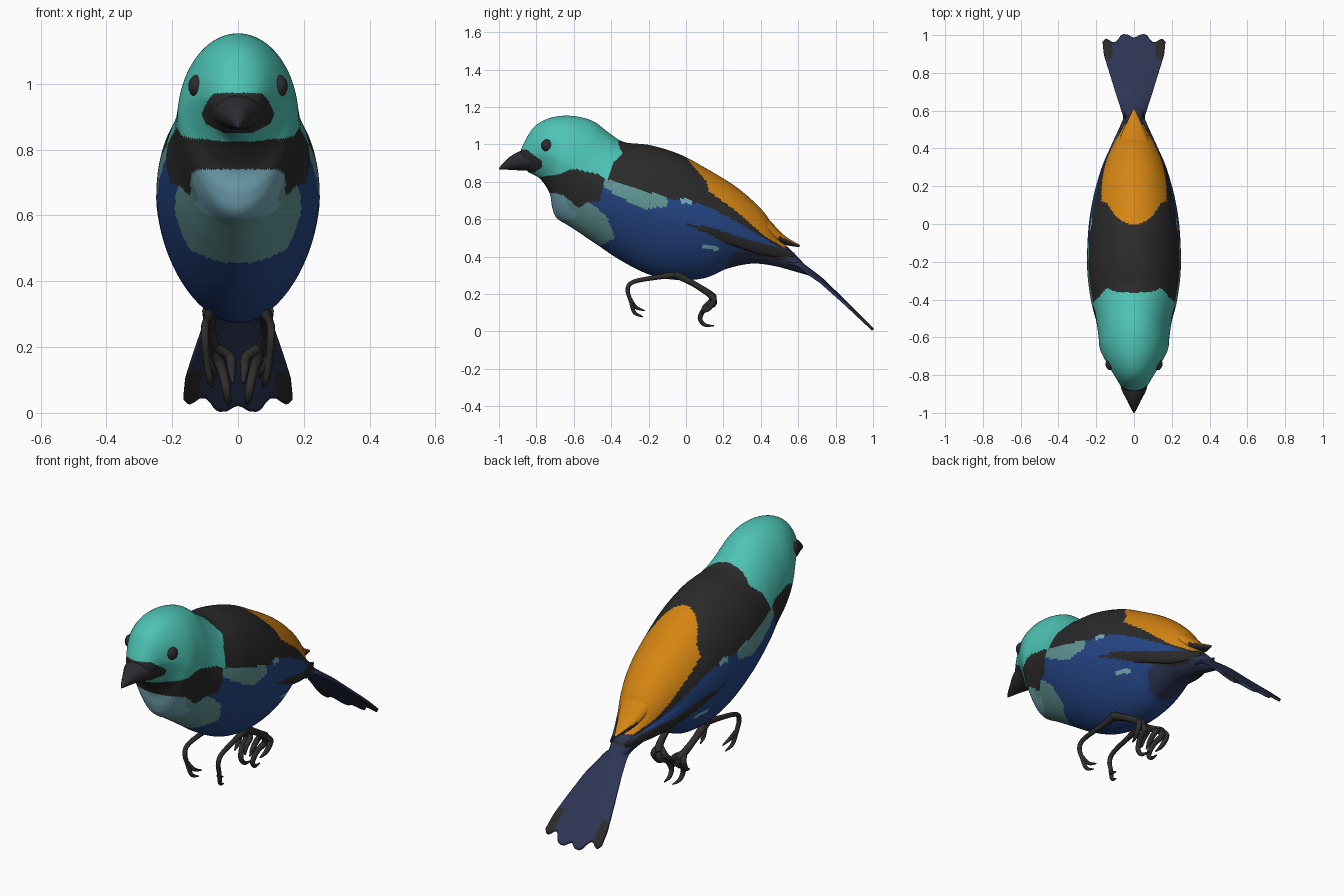
import bpy, bmesh, math
from mathutils import Vector

if "Cube" in bpy.data.objects:
    bpy.data.objects.remove(bpy.data.objects["Cube"])


def mat(name, r, g, b):
    m = bpy.data.materials.new(name)
    lin = [((c / 255 + 0.055) / 1.055) ** 2.4 for c in (r, g, b)]
    m.diffuse_color = (*lin, 1)
    m.use_nodes = True
    m.node_tree.nodes["Principled BSDF"].inputs["Base Color"].default_value = m.diffuse_color
    return m


MATS = [mat("blue", 36, 69, 132), mat("dark_navy", 45, 53, 84), mat("black", 42, 42, 42),
        mat("orange", 213, 133, 18), mat("grey_teal", 97, 150, 149), mat("light_blue", 118, 170, 186),
        mat("turquoise", 77, 195, 180), mat("beak_grey", 46, 43, 49), mat("leg_grey", 47, 46, 44)]
BLUE, NAVY, BLACK, ORANGE, TEAL, LIGHT, TURQ, BEAK, LEG = range(9)

# Plumage patches as side-view (y, z) outlines; later ones lie over earlier ones
BACK_PATCHES = [
    (NAVY, [(.2, .2), (.2, .33), (.26, .42), (.35, .45), (.7, .46), (.7, .2)]),
    (BLACK, [(-.5, 1.2), (-.36, .93), (-.44, .9), (-.43, .81), (-.25, .745), (-.1, .71), (.08, .68),
             (.2, .625), (.35, .54), (.5, .45), (.65, .44), (.7, .6), (.2, 1.2)]),
    (BLACK, [(.0, .575), (.12, .56), (.33, .49), (.46, .46), (.6, .41), (.5, .38), (.38, .41), (.2, .48)]),
    (ORANGE, [(-.03, 1.1), (0, .93), (.11, .8), (.12, .75), (.26, .65), (.42, .51), (.52, .45),
              (.7, .44), (.7, 1.1)]),
    (TEAL, [(-.44, .82), (-.3, .77), (-.1, .72), (-.1, .67), (-.22, .65), (-.36, .72), (-.44, .77)]),
    (LIGHT, [(-.03, .715), (.03, .7), (.03, .675), (-.03, .69)]),
    (LIGHT, [(.08, .47), (.18, .45), (.17, .43), (.09, .445)]),
]
FRONT_PATCHES = [
    (TEAL, [(-.8, .7), (-.6, .72), (-.5, .68), (-.42, .61), (-.38, .5), (-.46, .455), (-.6, .4), (-.8, .4)]),
    (LIGHT, [(-.8, .75), (-.66, .74), (-.62, .65), (-.58, .64), (-.6, .6), (-.8, .58)]),
    (BLACK, [(-.9, .84), (-.6, .87), (-.43, .84), (-.46, .7), (-.52, .69), (-.58, .66), (-.64, .72),
             (-.7, .74), (-.9, .74)]),
    (TURQ, [(-1, 1.3), (-.39, 1.3), (-.36, 1), (-.34, .95), (-.39, .9), (-.42, .81), (-.47, .84),
            (-.6, .87), (-.68, .84), (-.78, .825), (-1, .825)]),
    (BLACK, [(-.95, .98), (-.85, .97), (-.77, .91), (-.77, .875), (-.81, .85), (-.95, .85)]),
]


def inside(y, z, poly):
    hit = False
    for (y0, z0), (y1, z1) in zip(poly, poly[1:] + poly[:1]):
        if (z0 > z) != (z1 > z) and y < y0 + (z - z0) / (z1 - z0) * (y1 - y0):
            hit = not hit
    return hit


def plumage(c):
    for m, poly in reversed(BACK_PATCHES + FRONT_PATCHES):
        if inside(c.y, c.z, poly):
            return m
    return BLUE


def finish(name, bm, rule):
    bmesh.ops.recalc_face_normals(bm, faces=bm.faces)
    for f in bm.faces:
        f.smooth = True
        f.material_index = rule(f.calc_center_median())
    me = bpy.data.meshes.new(name)
    bm.to_mesh(me)
    bm.free()
    for m in MATS:
        me.materials.append(m)
    ob = bpy.data.objects.new(name, me)
    bpy.context.collection.objects.link(ob)
    return ob


def spline(rows, steps):
    """Catmull-Rom through rows of numbers."""
    out = []
    for i in range(len(rows) - 1):
        a, b, c, d = (rows[min(max(i + k, 0), len(rows) - 1)] for k in (-1, 0, 1, 2))
        for s in range(steps):
            t = s / steps
            out.append([.5 * (2 * q + (r - p) * t + (2 * p - 5 * q + 4 * r - w) * t * t
                              + (3 * q - p - 3 * r + w) * t ** 3) for p, q, r, w in zip(a, b, c, d)])
    return out + [list(rows[-1])]


def loft(name, rows, rule, n=24, steps=6, taper=0.0, side=1):
    """Rows: top y, top z, bottom y, bottom z, half width, centre x."""
    bm = bmesh.new()
    rings = []
    for yt, zt, yb, zb, w, cx in spline(rows, steps):
        ring = []
        for k in range(n):
            a = 2 * math.pi * k / n
            c, h = math.cos(a), (1 + math.cos(a)) / 2
            x = cx + w * math.sin(a) * (1 + taper * min(c, 0))
            ring.append(bm.verts.new((side * x, yb + (yt - yb) * h, zb + (zt - zb) * h)))
        rings.append(ring)
    for r0, r1 in zip(rings, rings[1:]):
        for k in range(n):
            bm.faces.new((r0[k], r0[(k + 1) % n], r1[(k + 1) % n], r1[k]))
    bm.faces.new(rings[0])
    bm.faces.new(rings[-1])
    return finish(name, bm, rule)


def lerp(x, pts):
    for (a, p), (b, q) in zip(pts, pts[1:]):
        if x <= b:
            return p + (q - p) * max(0, (x - a) / (b - a))
    return pts[-1][1]


# Head and body in one skin, sliced by leaning rings
loft("body", [
    (-.89, .94, -.87, .88, .04, 0), (-.87, 1.0, -.84, .85, .07, 0), (-.81, 1.095, -.78, .815, .108, 0),
    (-.72, 1.143, -.73, .74, .15, 0), (-.61, 1.152, -.715, .66, .18, 0), (-.5, 1.125, -.69, .605, .188, 0),
    (-.41, 1.06, -.62, .56, .2, 0), (-.33, 1.012, -.5, .48, .226, 0), (-.19, .995, -.35, .38, .246, 0),
    (-.03, .945, -.2, .305, .247, 0), (.11, .87, -.05, .275, .235, 0), (.25, .785, .1, .285, .207, 0),
    (.35, .705, .22, .335, .17, 0), (.43, .62, .35, .362, .125, 0), (.5, .5, .47, .35, .08, 0),
    (.6, .395, .6, .315, .045, 0), (.67, .32, .67, .295, .02, 0)], plumage, n=160, steps=16, taper=.17)

# Beak
loft("beak", [(-.8, .97, -.78, .86, .085, 0), (-.88, .965, -.87, .86, .066, 0),
              (-.94, .935, -.93, .863, .036, 0), (-.98, .897, -.975, .865, .016, 0),
              (-1, .872, -1, .866, .002, 0)], lambda c: BEAK)

# Rump feathers overhanging the tail, dark underneath
loft("rump_feathers", [(.36, .68, .34, .55, .1, 0), (.45, .59, .43, .5, .08, 0),
                       (.53, .51, .52, .465, .045, 0), (.61, .462, .605, .45, .005, 0)],
     lambda c: BLACK if c.y > .5 and c.z < lerp(c.y, [(.5, .51), (.61, .457)]) else ORANGE)

# Folded wings and eyes
for side, tag in ((1, "left"), (-1, "right")):
    loft("wing_" + tag, [(0, .69, 0, .57, .012, .216), (.15, .645, .13, .5, .02, .194),
                         (.3, .565, .28, .45, .022, .152), (.42, .495, .4, .41, .02, .103),
                         (.52, .445, .52, .395, .013, .06), (.58, .42, .58, .4, .003, .045)],
         plumage, n=48, steps=20, side=side)
    bm = bmesh.new()
    bmesh.ops.create_uvsphere(bm, u_segments=20, v_segments=12, radius=1)
    for v in bm.verts:
        v.co = Vector((side * .124, -.742, .993)) + v.co * Vector((.027, .032, .034))
    finish("eye_" + tag, bm, lambda c: BEAK)

# Tail fan with lobed end, its edges drooping near the root
bm = bmesh.new()
NU, NV = 48, 40
grid = []
for j in range(NV + 1):
    row = []
    for i in range(NU + 1):
        u = 2 * i / NU - 1
        end = lerp(abs(u), [(0, .982), (.1, .988), (.2, .999), (.35, 1), (.43, .992), (.52, .97), (.6, .958),
                            (.7, .958), (.8, .97), (.9, .978), (1, .96)])
        y = .46 + (end - .46) * j / NV
        w = lerp(y, [(.46, .05), (.57, .052), (.7, .098), (.8, .13), (.9, .16), (.96, .166), (1, .166)])
        z = lerp(y, [(.46, .43), (.6, .375), (.72, .285), (.85, .16), (1, .008)])
        row.append(bm.verts.new((u * w, y, z - .03 * u * u * (1 - y) / .4)))
    grid.append(row)
for r0, r1 in zip(grid, grid[1:]):
    for i in range(NU):
        bm.faces.new((r0[i], r0[i + 1], r1[i + 1], r1[i]))
tail = finish("tail", bm, lambda c: BLACK if abs(c.x) > .115 and c.y > .87 else NAVY)
sol = tail.modifiers.new("thickness", "SOLIDIFY")
sol.thickness, sol.offset = .014, 0

# Legs and claws: tapered tubes as (x, y, z, radius), mirrored
LIMBS = {
    "front_toe": [(.08, -.02, .31, .022), (.09, -.15, .29, .014), (.1, -.28, .265, .012), (.1, -.312, .225, .012),
                  (.095, -.295, .16, .011), (.085, -.275, .1, .01), (.075, -.23, .078, .003)],
    "front_claw": [(.095, -.295, .17, .01), (.075, -.27, .13, .01), (.065, -.22, .11, .003)],
    "shank": [(.085, -.06, .31, .024), (.085, .04, .255, .017), (.075, .12, .205, .019), (.055, .15, .18, .018)],
    "rear_toe": [(.07, .13, .2, .017), (.055, .15, .15, .016), (.045, .1, .12, .014), (.035, .075, .07, .013),
                 (.03, .1, .035, .01), (.025, .15, .03, .003)],
    "inner_toe": [(.07, .12, .2, .015), (.025, .14, .17, .015), (.02, .1, .13, .013), (.015, .08, .09, .004)],
    "outer_toe": [(.075, .12, .2, .015), (.09, .15, .17, .015), (.085, .12, .12, .012), (.075, .08, .1, .004)],
}
for name, pts in LIMBS.items():
    for side, tag in ((1, "left"), (-1, "right")):
        cu = bpy.data.curves.new(name, "CURVE")
        cu.dimensions, cu.bevel_depth, cu.bevel_resolution, cu.use_fill_caps = "3D", 1, 3, True
        path = spline(pts, 5)
        sp = cu.splines.new("POLY")
        sp.points.add(len(path) - 1)
        for p, (x, y, z, r) in zip(sp.points, path):
            p.co, p.radius = (side * x, y, z, 1), max(r, .002)
        sp.use_smooth = True
        cu.materials.append(MATS[LEG])
        ob = bpy.data.objects.new(name + "_" + tag, cu)
        bpy.context.collection.objects.link(ob)
        bpy.ops.object.select_all(action="DESELECT")
        ob.select_set(True)
        bpy.context.view_layer.objects.active = ob
        bpy.ops.object.convert(target="MESH")
